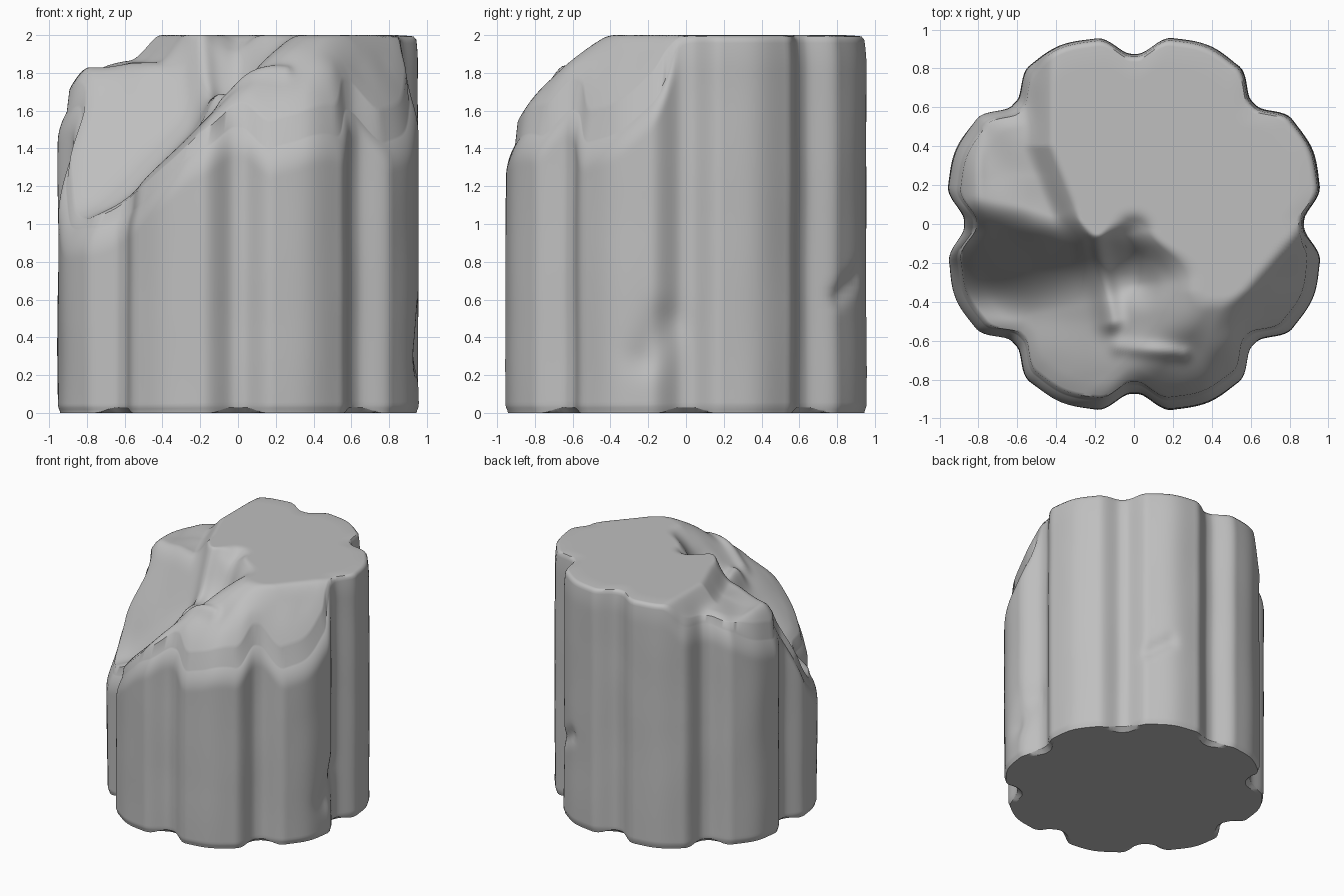
import bpy, bmesh, math
from mathutils import Vector, noise

cube = bpy.data.objects.get("Cube")
if cube:
    bpy.data.objects.remove(cube, do_unlink=True)

SEGMENTS = 288   # samples around the drum
ROWS = 60        # rows up the side
RINGS = 64       # rings across the broken top


def step(a, b, v):
    t = min(1, max(0, (v - a) / (b - a)))
    return t * t * (3 - 2 * t)


def soft_min(a, b, k):
    h = max(k - abs(a - b), 0) / k
    return min(a, b) - h * h * k / 4


def soft_max(a, b, k):
    return -soft_min(-a, -b, k)


def stroke(x, y, start, end, width):
    """Soft bump of height 1 along a line in plan."""
    p, a, b = Vector((x, y)), Vector(start), Vector(end)
    d = b - a
    t = min(1, max(0, (p - a).dot(d) / d.length_squared))
    return math.exp(-((p - a - d * t).length / width) ** 2)


def outline(angle):
    """Eight broad lobes separated by soft flutes."""
    off = abs((math.degrees(angle) + 22.5) % 45 - 22.5)
    return 0.872 + 0.1 * step(1, 11.5, off) + 0.02 * step(10, 22.5, off)


def top_height(x, y):
    """Flat bed broken away at the front and on one side."""
    corner_break = 2 - 1.7 * (0.75 * x - 0.66 * y - 0.67)
    u = max(0, -y - 0.35)
    front_break = 2.03 - 0.45 * u - 0.75 * u * u
    # shoulder at the side of the bed
    shoulder = 1.65 + 0.17 * step(-0.98, -0.78, x) + 0.04 * step(-0.78, -0.55, x) \
        + 0.35 * step(-0.58, -0.26, x - 0.4 * max(0, 0.4 - y))
    # deep scoop with a sloping floor and a steep back wall
    floor = soft_max(1.05, 1.72 + x, 0.15)
    wall = 1.8 + 1.8 * y + 0.6 * (x + 0.6)
    z = soft_max(floor, wall, 0.2)
    for cut in (shoulder, corner_break, front_break):
        z = soft_min(z, cut, 0.12)
    # ridges and hollows along the fracture
    z += 0.08 * stroke(x, y, (-0.22, 0.02), (-0.12, -0.5), 0.06)
    z += 0.03 * stroke(x, y, (-0.08, -0.63), (0.25, -0.67), 0.04)
    z -= 0.09 * stroke(x, y, (0.0, -0.05), (0.04, -0.3), 0.1)
    # uneven break, worn round towards the rim
    broken = step(1.99, 1.8, z)
    edge = math.hypot(x, y) / outline(math.atan2(y, x))
    z += broken * 0.03 * noise.noise(Vector((x * 4, y * 4, 3)))
    z = soft_min(z, 2, 0.02)
    return z - (0.01 + 0.04 * broken) * max(0, (edge - 0.85) / 0.15) ** 2


def side_point(angle, t):
    """Point on the fluted side, t running from foot to rim."""
    r = outline(angle)
    c, s = math.cos(angle), math.sin(angle)
    rim_z = top_height(r * c, r * s) - 0.015
    foot_lift = 0.03 * step(0.96, 0.87, r)
    z = max(rim_z * t, foot_lift * (1 - t))
    r -= 0.012 * step(0.04, 0, z)
    r += 0.006 * noise.noise(Vector((c * 3, s * 3, z * 2)))
    # worn upper edge, softer where the bed is broken
    worn = 0.012 + 0.035 * step(1.97, 1.7, rim_z)
    r -= worn * max(0, 1 - (rim_z - z) / 0.16) ** 2
    # worn hollow low on one lobe and a chip on another
    r -= 0.03 * stroke(angle, z, (-0.22, 0.3), (-0.12, 0.48), 0.1) * step(0, 0.1, z)
    r -= 0.025 * stroke(angle, z, (0.98, 0.62), (1.15, 0.72), 0.05)
    return Vector((r * c, r * s, z))


bm = bmesh.new()
angles = [math.tau * i / SEGMENTS - math.pi for i in range(SEGMENTS)]

# fluted side
foot = [side_point(a, 0) for a in angles]
loops = [[bm.verts.new((p.x * 0.96, p.y * 0.96, 0)) for p in foot]]
for row in range(ROWS + 1):
    t = row / ROWS
    t = t * 0.5 + 0.5 * step(0, 1, t)
    loops.append([bm.verts.new(side_point(a, t)) for a in angles])

# broken top
rim = [v.co.copy() for v in loops[-1]]
for ring in range(1, RINGS):
    s = 1 - ring / RINGS
    loops.append([bm.verts.new((p.x * s, p.y * s, top_height(p.x * s, p.y * s)))
                  for p in rim])

for low, high in zip(loops, loops[1:]):
    for i in range(SEGMENTS):
        j = (i + 1) % SEGMENTS
        bm.faces.new((low[i], low[j], high[j], high[i]))

# close the centre of the top and the flat, crisp-edged underside
centre = bm.verts.new((0, 0, top_height(0, 0)))
base = bm.verts.new((0, 0, 0))
for i in range(SEGMENTS):
    j = (i + 1) % SEGMENTS
    bm.faces.new((loops[-1][i], loops[-1][j], centre))
    bm.faces.new((loops[0][j], loops[0][i], base))
    bm.edges.get((loops[0][i], loops[0][j])).smooth = False
bmesh.ops.recalc_face_normals(bm, faces=bm.faces)

# centre in plan
for axis in range(2):
    values = [v.co[axis] for v in bm.verts]
    middle = (min(values) + max(values)) / 2
    for v in bm.verts:
        v.co[axis] -= middle

mesh = bpy.data.meshes.new("broken_column_drum")
bm.to_mesh(mesh)
bm.free()
drum = bpy.data.objects.new("broken_column_drum", mesh)
bpy.context.collection.objects.link(drum)

# plain grey stone
stone = bpy.data.materials.new("grey_stone")
stone.use_nodes = True
grey = (0.52, 0.52, 0.52, 1)
stone.diffuse_color = grey
bsdf = next(n for n in stone.node_tree.nodes if n.type == 'BSDF_PRINCIPLED')
bsdf.inputs["Base Color"].default_value = grey
mesh.materials.append(stone)

bpy.ops.object.select_all(action='DESELECT')
drum.select_set(True)
bpy.context.view_layer.objects.active = drum
bpy.ops.object.shade_smooth_by_angle(angle=math.radians(50), keep_sharp_edges=True)
